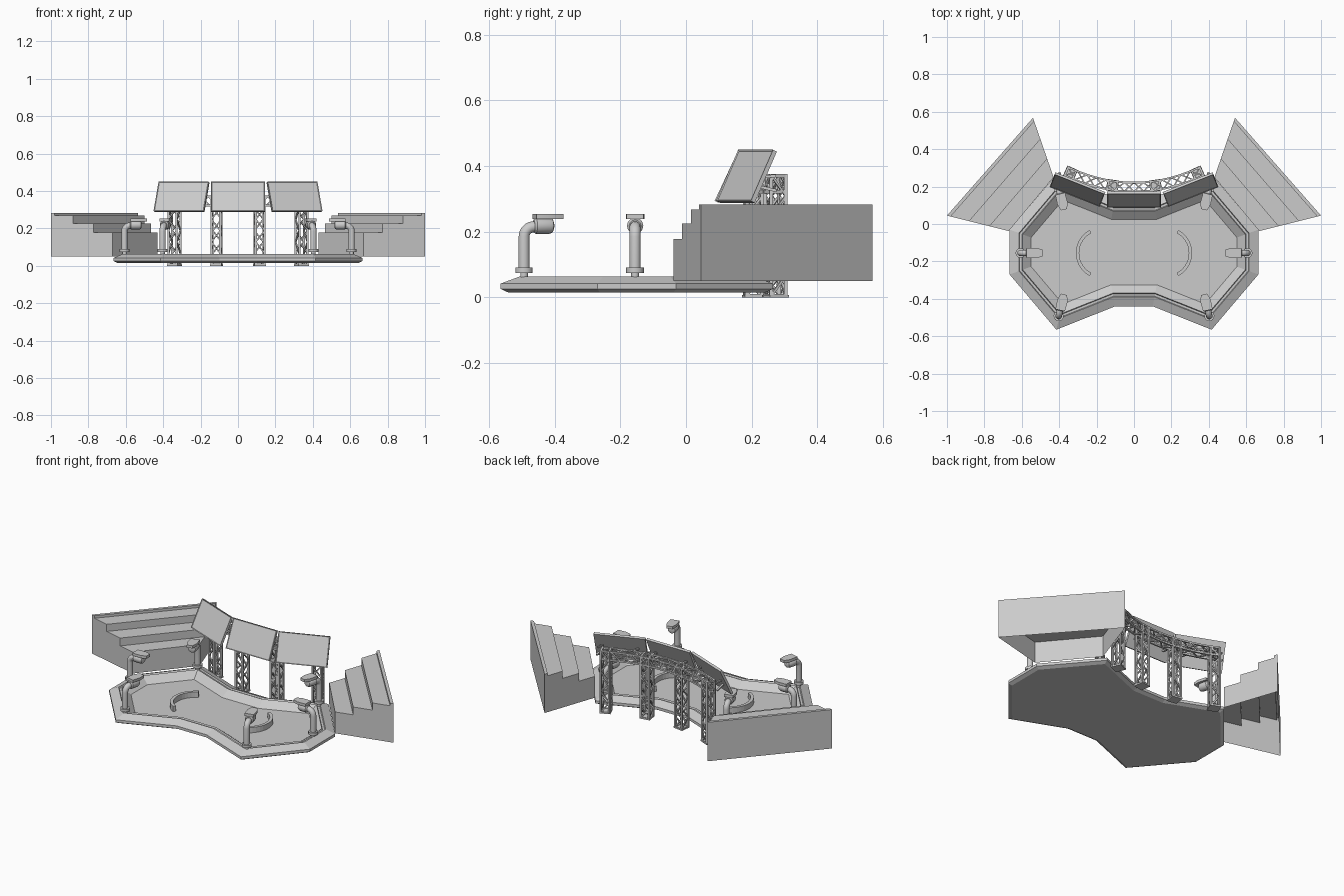
import bpy, bmesh, math
from mathutils import Vector, Matrix

if "Cube" in bpy.data.objects:
    bpy.data.objects.remove(bpy.data.objects["Cube"])

CY = -0.15  # centre of the arena in y


def finish(bm, name, smooth=False):
    bmesh.ops.recalc_face_normals(bm, faces=bm.faces)
    me = bpy.data.meshes.new(name)
    bm.to_mesh(me)
    bm.free()
    ob = bpy.data.objects.new(name, me)
    bpy.context.collection.objects.link(ob)
    if smooth:
        bpy.ops.object.select_all(action='DESELECT')
        ob.select_set(True)
        bpy.context.view_layer.objects.active = ob
        bpy.ops.object.shade_smooth_by_angle(angle=math.radians(40))
    return ob


def loft(bm, rings, caps=(True, True)):
    rows = [[bm.verts.new(p) for p in r] for r in rings]
    n = len(rows[0])
    for a, b in zip(rows, rows[1:]):
        for i in range(n):
            bm.faces.new((a[i], a[(i + 1) % n], b[(i + 1) % n], b[i]))
    if caps[0]:
        bm.faces.new(rows[0][::-1])
    if caps[1]:
        bm.faces.new(rows[-1])


def bar(bm, p, q, w):
    p, q = Vector(p), Vector(q)
    d = q - p
    m = Matrix.Translation((p + q) / 2) @ d.to_track_quat('Z', 'Y').to_matrix().to_4x4()
    bmesh.ops.create_cube(bm, size=1, matrix=m @ Matrix.Diagonal((w, w, d.length, 1)))


def ring(c, axis, side, up, r, n=12):
    return [c + side * r * math.cos(2 * math.pi * i / n) + up * r * math.sin(2 * math.pi * i / n)
            for i in range(n)]


# Arena floor with bevelled outer edge and sloping inner rim
quarter = [(0.665, 0.12), (0.415, 0.415), (0.10, 0.29)]
outline = quarter + [(-x, y) for x, y in quarter[::-1]]
outline += [(-x, -y) for x, y in outline]


def inset(d):
    out, n = [], len(outline)
    for i in range(n):
        a, b, c = (Vector(outline[(i + k) % n]) for k in (-1, 0, 1))
        n1 = Vector((-(b - a).y, (b - a).x)).normalized()
        n2 = Vector((-(c - b).y, (c - b).x)).normalized()
        out.append(b + (n1 + n2) * d / (1 + n1.dot(n2)))
    return out


bm = bmesh.new()
rim = [(0.02, 0.015), (0, 0.026), (0, 0.042), (0.05, 0.064), (0.054, 0.056),
       (0.066, 0.056), (0.07, 0.064), (0.115, 0.028)]
loft(bm, [[(p.x, p.y + CY, z) for p in inset(d)] for d, z in rim])
finish(bm, "arena_floor")

# Curved floor barriers
for s, name in ((-1, "left_barrier"), (1, "right_barrier")):
    bm = bmesh.new()
    rings = []
    for i in range(15):
        a = math.radians(-62 + 124 * i / 14)
        rings.append([(s * (0.172 + r * math.cos(a)), CY - 0.005 + r * math.sin(a), z)
                      for r, z in ((0.139, 0.026), (0.139, 0.06), (0.121, 0.06), (0.121, 0.026))])
    loft(bm, rings)
    finish(bm, name)

# Stepped stands: hollow shells open underneath
steps = [(0, 0.05), (0, 0.178), (0.31, 0.178), (0.31, 0.225), (0.64, 0.225),
         (0.64, 0.268), (0.94, 0.268), (0.94, 0.283), (1, 0.283), (1, 0.05)]
for s, name in ((-1, "left_stand"), (1, "right_stand")):
    bm = bmesh.new()
    ends = []
    for f, b in (((0.43, 0.25), (0.54, 0.568)), ((0.67, -0.038), (1.0, 0.045))):
        f, b = Vector(f), Vector(b)
        ends.append([bm.verts.new((s * f.lerp(b, t).x, f.lerp(b, t).y, z)) for t, z in steps])
    for i in range(len(steps) - 1):
        bm.faces.new((ends[0][i], ends[0][i + 1], ends[1][i + 1], ends[1][i]))
    for e in ends:
        bm.faces.new(e)
    finish(bm, name)


# Truss arch plan curve: point at x, offset w towards the back
def arc(x, w, z):
    n = Vector((-2 * 0.65 * x, 1)).normalized()
    return Vector((x + n.x * w, 0.197 + 0.65 * x * x + n.y * w, z))


# Four lattice towers
for k, x in enumerate((-0.34, -0.115, 0.115, 0.34)):
    bm = bmesh.new()
    c = arc(x, 0, 0)
    rot = Matrix.Translation(c) @ Matrix.Rotation(math.atan(1.3 * x), 4, 'Z')
    h, top, segs = 0.024, 0.37, 6
    corners = [(-h, -h), (h, -h), (h, h), (-h, h)]
    P = lambda i, z: rot @ Vector((*corners[i % 4], z))
    for i in range(4):
        bar(bm, P(i, 0), P(i, top + 0.005), 0.011)
        for z in (0.006, top):
            bar(bm, P(i, z), P(i + 1, z), 0.01)
        for j in range(segs):
            z0, z1 = 0.006 + (top - 0.006) * j / segs, 0.006 + (top - 0.006) * (j + 1) / segs
            bar(bm, P(i + j % 2, z0), P(i + 1 - j % 2, z1), 0.007)
    bmesh.ops.create_cube(bm, size=1, matrix=rot @ Matrix.Translation((0, 0, 0.004))
                          @ Matrix.Diagonal((0.062, 0.062, 0.008, 1)))
    finish(bm, "truss_tower_%d" % (k + 1))

# Curved horizontal truss along the tower tops
bm = bmesh.new()
N = 14
xs = [-0.36 + 0.72 * i / N for i in range(N + 1)]
sect = [(-0.024, 0.322), (0.024, 0.322), (0.024, 0.37), (-0.024, 0.37)]
for i in range(N):
    for j in range(4):
        a, b = sect[j], sect[(j + 1) % 4]
        bar(bm, arc(xs[i], *a), arc(xs[i + 1], *a), 0.010)
        if i % 2:
            a, b = b, a
        bar(bm, arc(xs[i], *a), arc(xs[i + 1], *b), 0.007)
for x in (xs[0], xs[-1]):
    for j in range(4):
        bar(bm, arc(x, *sect[j]), arc(x, *sect[(j + 1) % 4]), 0.01)
finish(bm, "truss_beam")

# Three tilted screens with recessed faces, plus brackets to the truss
for name, x, y, a in (("left_screen", -0.302, 0.184, -21.6), ("centre_screen", 0, 0.13, 0),
                      ("right_screen", 0.302, 0.184, 21.6)):
    bm = bmesh.new()
    m = (Matrix.Translation((x, y, 0.369)) @ Matrix.Rotation(math.radians(a), 4, 'Z')
         @ Matrix.Rotation(math.radians(-25), 4, 'X'))
    bmesh.ops.create_cube(bm, size=1, matrix=Matrix.Diagonal((0.288, 0.014, 0.172, 1)))
    front = min(bm.faces, key=lambda f: f.calc_center_median().y)
    bmesh.ops.inset_region(bm, faces=[front], thickness=0.006)
    bmesh.ops.translate(bm, verts=front.verts, vec=(0, 0.003, 0))
    bmesh.ops.transform(bm, matrix=m, verts=bm.verts)
    for u in (-0.1, 0.1):
        for v, z in ((-0.03, 0.325), (0.0, 0.37)):
            p = m @ Vector((u, 0.006, v))
            q = arc(p.x * 0.98, -0.022, z)
            bar(bm, p, q, 0.009)
    finish(bm, name)

# Six floodlight cameras around the rim
spots = [(sx * 0.403, sy * 0.343, -sx * 0.24, -sy * 0.97) for sx in (-1, 1) for sy in (-1, 1)]
spots += [(-0.607, -0.005, 1, 0), (0.607, -0.005, -1, 0)]
Z = Vector((0, 0, 1))
for k, (x, y, dx, dy) in enumerate(spots):
    o = Vector((x, y + CY, 0))
    d = Vector((dx, dy, 0)).normalized()
    side = d.cross(Z)
    at = lambda t, z: o + d * t + Z * z
    bm = bmesh.new()
    # stub and base disc
    loft(bm, [ring(at(0, z), Z, side, d, r) for z, r in
              ((0.05, 0.012), (0.075, 0.012), (0.075, 0.027), (0.091, 0.027), (0.091, 0.017))])
    # bent pole
    path = [(0, 0.085, 0)] + [(0.03 * (1 - math.cos(b)), 0.185 + 0.03 * math.sin(b), b)
                              for b in [math.pi / 2 * i / 5 for i in range(6)]]
    path.append((0.045, 0.215, math.pi / 2))
    loft(bm, [ring(at(t, z), None, side, d * math.cos(b) - Z * math.sin(b), 0.017)
              for t, z, b in path])
    # rounded head
    loft(bm, [ring(at(t, 0.218), None, side, Z, r) for t, r in
              ((0.03, 0.018), (0.036, 0.025), (0.078, 0.025), (0.088, 0.021), (0.092, 0.012))])
    # hood plate
    plan = [(0.033, -0.026), (0.085, -0.028), (0.12, -0.017),
            (0.12, 0.017), (0.085, 0.028), (0.033, 0.026)]
    loft(bm, [[at(t, z) + side * w for t, w in plan] for z in (0.238, 0.254)])
    finish(bm, "rim_camera_%d" % (k + 1), smooth=True)
